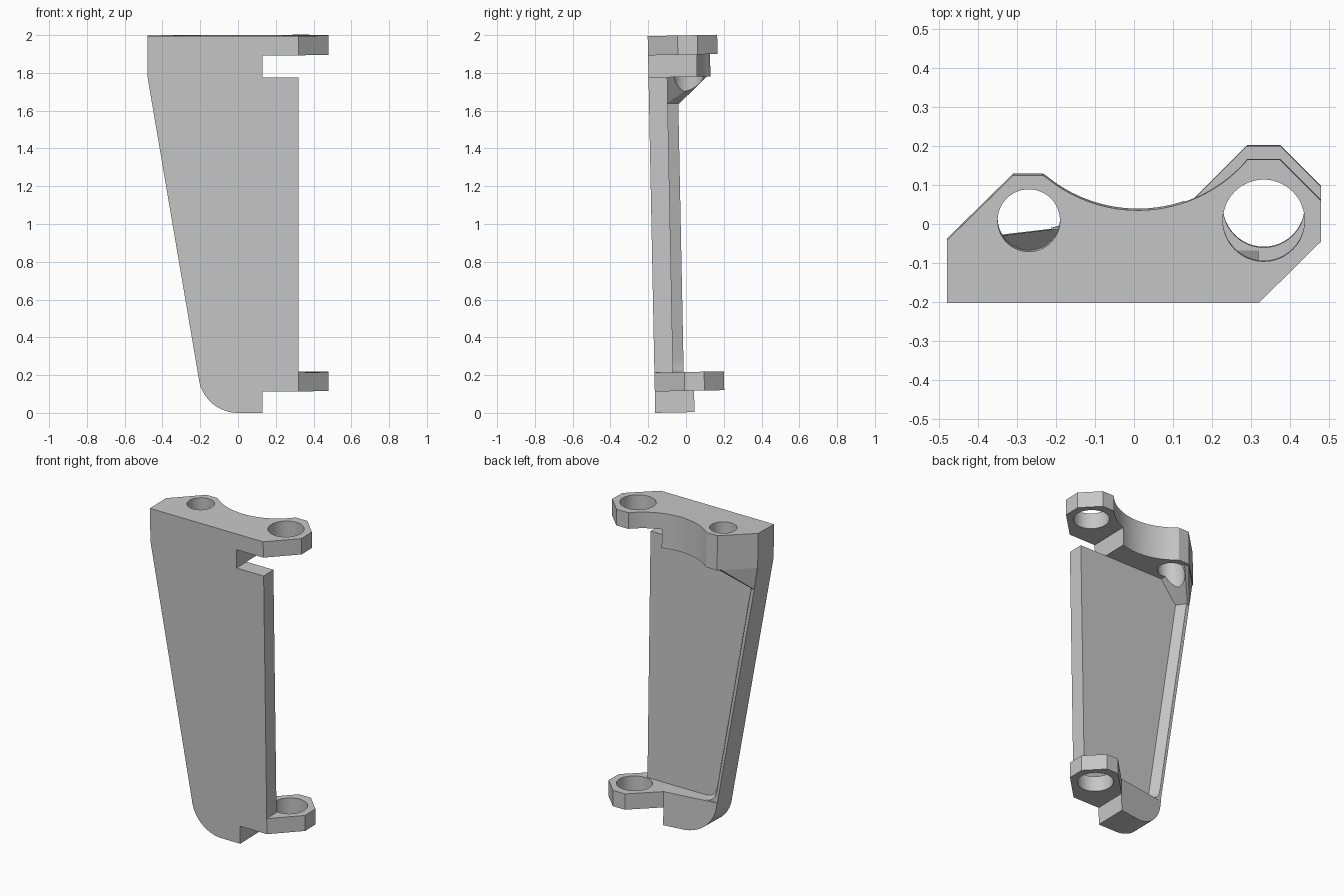
import bpy, bmesh, math
from mathutils import Matrix, Vector

cube = bpy.data.objects.get("Cube")
if cube:
    bpy.data.objects.remove(cube)

grey = bpy.data.materials.new("plain grey")
grey.use_nodes = True
colour = (0.57, 0.57, 0.57, 1)
grey.diffuse_color = colour
grey.node_tree.nodes["Principled BSDF"].inputs["Base Color"].default_value = colour


def make(name, bm):
    bmesh.ops.recalc_face_normals(bm, faces=bm.faces)
    mesh = bpy.data.meshes.new(name)
    bm.to_mesh(mesh)
    bm.free()
    mesh.materials.append(grey)
    ob = bpy.data.objects.new(name, mesh)
    bpy.context.collection.objects.link(ob)
    return ob


def loft(name, ring_a, ring_b):
    """Closed solid between two matching rings."""
    bm = bmesh.new()
    a = [bm.verts.new(p) for p in ring_a]
    b = [bm.verts.new(p) for p in ring_b]
    bm.faces.new(a)
    bm.faces.new(b)
    for i in range(len(a)):
        j = (i + 1) % len(a)
        bm.faces.new((a[i], a[j], b[j], b[i]))
    return make(name, bm)


def plan_prism(name, pts, z0, z1):
    return loft(name, [(x, y, z0) for x, y in pts], [(x, y, z1) for x, y in pts])


def front_prism(name, pts, y0, y1):
    return loft(name, [(x, y0, z) for x, z in pts], [(x, y1, z) for x, z in pts])


def arc(cx, cy, r, start, end, steps):
    angles = [math.radians(start + (end - start) * i / steps) for i in range(steps + 1)]
    return [(cx + r * math.cos(t), cy + r * math.sin(t)) for t in angles]


def combine(target, tool, operation):
    """Apply a boolean and discard the tool."""
    mod = target.modifiers.new("bool", "BOOLEAN")
    mod.operation, mod.solver, mod.object = operation, "EXACT", tool
    bpy.context.view_layer.update()
    graph = bpy.context.evaluated_depsgraph_get()
    mesh = bpy.data.meshes.new_from_object(target.evaluated_get(graph))
    target.modifiers.clear()
    target.data = mesh
    bpy.data.objects.remove(tool)


def fillet(prev, corner, nxt, r, steps=8):
    """Points of a soft corner."""
    p, c, n = Vector(prev), Vector(corner), Vector(nxt)
    a, b = c + (p - c).normalized() * r, c + (n - c).normalized() * r
    ts = [i / steps for i in range(steps + 1)]
    return [tuple(a * (1 - t) ** 2 + c * 2 * t * (1 - t) + b * t * t) for t in ts]


FRONT, PANEL, RIM = -0.163, -0.064, -0.008
EAR_LOW, EAR_HIGH, SHELF, NOTCH, TOP = 0.113, 0.213, 1.775, 1.893, 1.995

# Tapered plate with a rounded lower corner
outline = [(0.13, 0), (0.13, EAR_LOW), (0.32, EAR_LOW), (0.32, SHELF), (0.13, SHELF),
           (0.13, 1.85), (-0.48, 1.85), (-0.48, 1.785)]
outline += arc(0, 0.21, 0.21, 185, 270, 16)
bracket = front_prism("hinge_plate", outline, FRONT, RIM)

# Recessed back panel with a sloped side rim
low, high = (-0.16, EAR_HIGH), (-0.42, SHELF)
pocket = [(0.6, EAR_HIGH), (0.6, SHELF)]
pocket += fillet(pocket[1], high, low, 0.09) + fillet(high, low, pocket[0], 0.07)
depth, slope = 0.07, 0.045
panel_cutter = loft("panel_cutter", [(x, PANEL, z) for x, z in pocket],
                    [(x - slope if x < 0.5 else x, PANEL + depth, z) for x, z in pocket])
combine(bracket, panel_cutter, "DIFFERENCE")

# Thick foot that follows the rounded corner
foot = plan_prism("foot", [(0.13, FRONT), (0.13, 0.045), (-0.23, RIM), (-0.23, FRONT)], 0, EAR_HIGH)
combine(foot, front_prism("foot_trim", outline, -0.4, 0.4), "INTERSECT")
combine(bracket, foot, "UNION")

# Lower ear
ear = [(0.32, FRONT), (0.48, -0.005), (0.48, 0.10), (0.375, 0.205), (0.29, 0.205)]
lower_ear = plan_prism("lower_ear", [(0.10, FRONT)] + ear + [(0.13, 0.045), (0.10, 0.04)],
                       EAR_LOW, EAR_HIGH)
combine(bracket, lower_ear, "UNION")

# Top block with scooped back, notched under the upper ear
scoop = arc(0.01, 0.445, 0.37, -42, -130, 28)
top = ear + scoop + [(-0.235, 0.165), (-0.31, 0.165), (-0.48, -0.002), (-0.48, FRONT)]
top_block = plan_prism("top_block", top, SHELF, TOP)
notch = plan_prism("notch", [(0.13, -0.5), (0.7, -0.5), (0.7, 0.5), (0.13, 0.5)], 1.6, NOTCH)
combine(top_block, notch, "DIFFERENCE")
combine(bracket, top_block, "UNION")

# Sloped gusset between the post and the rim
bm = bmesh.new()
for x, y, z in [(-0.478, -0.004, 1.79), (-0.31, 0.162, 1.79), (-0.275, 0.162, 1.79),
                (-0.28, -0.08, 1.79), (-0.478, -0.08, 1.79), (-0.453, RIM, 1.63),
                (-0.44, RIM, 1.63), (-0.40, -0.08, 1.63), (-0.453, -0.08, 1.63)]:
    bm.verts.new((x, y, z))
bmesh.ops.convex_hull(bm, input=bm.verts)
combine(bracket, make("gusset", bm), "UNION")

# Pin holes
for x, r, z0, z1 in [(-0.27, 0.08, 1.5, 2.1), (0.333, 0.105, 1.85, 2.1), (0.333, 0.105, 0.05, 0.3)]:
    combine(bracket, plan_prism("pin_hole", arc(x, 0.049, r, 0, 352.5, 47), z0, z1), "DIFFERENCE")

# Slight forward lean
bracket.data.transform(Matrix.Rotation(0.02, 4, "X"))
bottom = min(v.co.z for v in bracket.data.vertices)
bracket.data.transform(Matrix.Translation((0, 0, -bottom)))
bpy.ops.object.select_all(action="DESELECT")
bracket.select_set(True)
bpy.context.view_layer.objects.active = bracket
bpy.ops.object.shade_smooth_by_angle(angle=math.radians(25))
